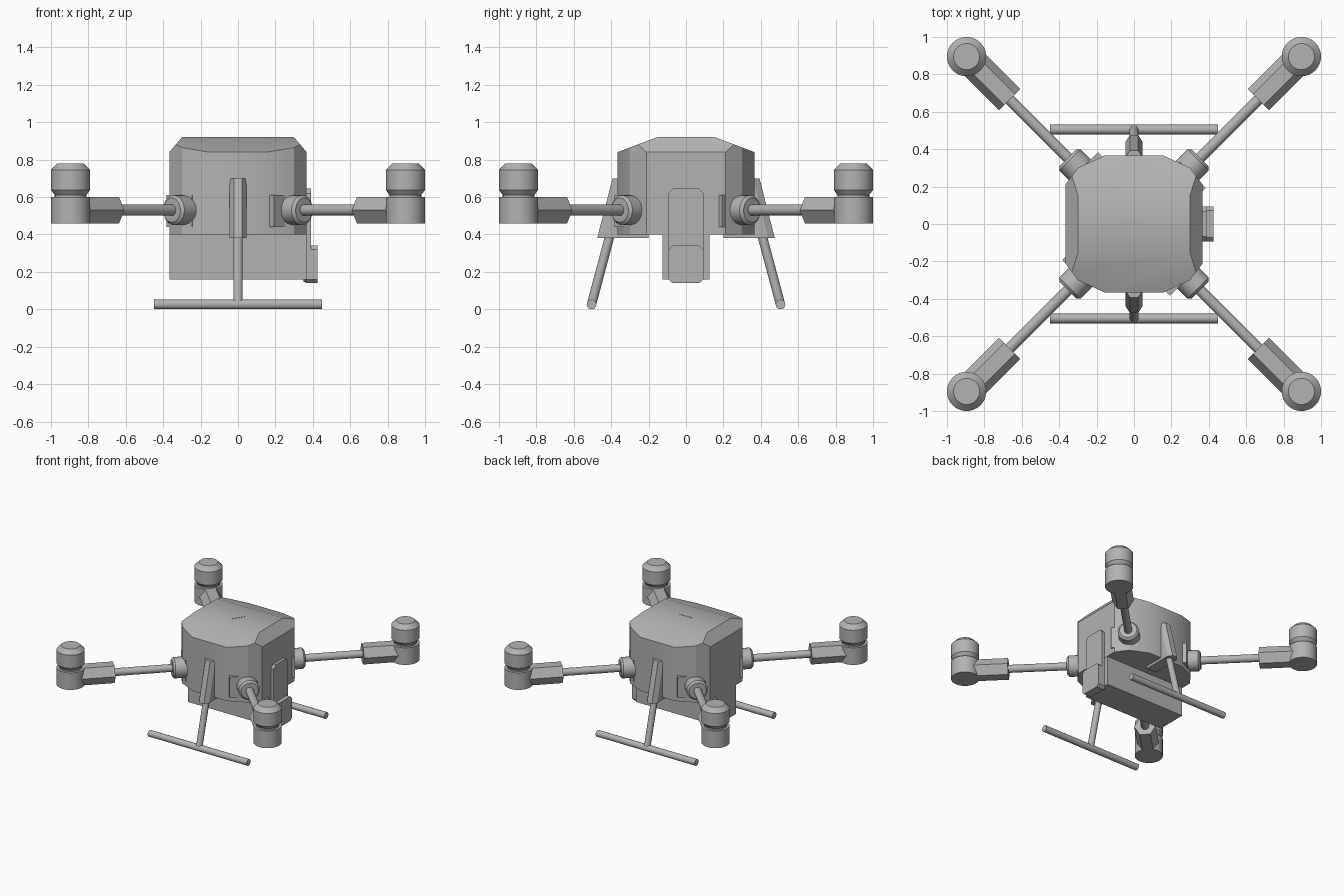
import bpy, bmesh, math
from mathutils import Vector

if "Cube" in bpy.data.objects:
    bpy.data.objects.remove(bpy.data.objects["Cube"], do_unlink=True)

grey = bpy.data.materials.new("light grey")
grey.use_nodes = True
grey.diffuse_color = (0.45, 0.45, 0.45, 1)
grey.node_tree.nodes["Principled BSDF"].inputs["Base Color"].default_value = (0.45, 0.45, 0.45, 1)


def finish(name, bm, smooth=True):
    bmesh.ops.recalc_face_normals(bm, faces=bm.faces)
    mesh = bpy.data.meshes.new(name)
    bm.to_mesh(mesh)
    bm.free()
    obj = bpy.data.objects.new(name, mesh)
    bpy.context.collection.objects.link(obj)
    mesh.materials.append(grey)
    if smooth:
        bpy.ops.object.select_all(action='DESELECT')
        obj.select_set(True)
        bpy.context.view_layer.objects.active = obj
        bpy.ops.object.shade_smooth_by_angle(angle=math.radians(28))
    return obj


def loft(rings):
    """Closed skin through rings of equal length, capped at both ends."""
    bm = bmesh.new()
    loops = [[bm.verts.new(p) for p in ring] for ring in rings]
    for a, b in zip(loops, loops[1:]):
        for i in range(len(a)):
            j = (i + 1) % len(a)
            bm.faces.new((a[i], a[j], b[j], b[i]))
    bm.faces.new(loops[0])
    bm.faces.new(loops[-1])
    return bm


def turned(name, start, direction, profile, sides=24, smooth=True):
    """Solid of revolution: profile holds (radius, distance along direction)."""
    start, d = Vector(start), Vector(direction).normalized()
    up = Vector((1, 0, 0)) if abs(d.z) > 0.9 else Vector((0, 0, 1))
    u = d.cross(up).normalized()
    v = d.cross(u)
    rings = []
    for r, t in profile:
        angles = [2 * math.pi * i / sides for i in range(sides)]
        rings.append([start + d * t + (u * math.cos(a) + v * math.sin(a)) * r for a in angles])
    return finish(name, loft(rings), smooth)


def rod(name, a, b, r, sides=14, smooth=True):
    a, b = Vector(a), Vector(b)
    return turned(name, a, b - a, [(r, 0), (r, (b - a).length)], sides, smooth)


def box(name, x, y, z):
    ring = [(x[0], y[0]), (x[1], y[0]), (x[1], y[1]), (x[0], y[1])]
    return finish(name, loft([[(*p, h) for p in ring] for h in z]), False)


# Main body: soft octagonal prism with the top trimmed by sloping planes
plan = []
for sx, sy in ((1, 1), (-1, 1), (-1, -1), (1, -1)):
    corner = [(0.367, 0.21), (0.30, 0.30), (0.155, 0.367)]
    plan += [(sx * x, sy * y) for x, y in (corner if sx * sy > 0 else corner[::-1])]
bm = loft([[(x, y, z) for x, y in plan] for z in (0.40, 0.92)])
for s in (1, -1):
    for co, no in (((0, s * 0.155, 0.92), (0, s * 0.08, 0.212)),
                   ((s * 0.30, 0, 0.92), (s * 0.08, 0, 0.067))):
        bmesh.ops.bisect_plane(bm, geom=bm.verts[:] + bm.edges[:] + bm.faces[:],
                               plane_co=co, plane_no=Vector(no).normalized(), clear_outer=True)
        bmesh.ops.holes_fill(bm, edges=[e for e in bm.edges if e.is_boundary])
finish("body", bm)

# Forward marker on the roof
marker = [(-0.065, 0.01), (0.055, 0.01), (-0.005, -0.08)]
finish("heading_marker", loft([[(x, y, z) for x, y in marker] for z in (0.917, 0.922)]), False)

# Battery case under the body
box("battery_case", (-0.365, 0.365), (-0.125, 0.125), (0.16, 0.41))


# Side pod: two chamfered plates
def chamfered_plate(name, x, half, z, c):
    lo, hi = z
    ring = [(-half, lo + c), (-half + c, lo), (half - c, lo), (half, lo + c),
            (half, hi - c), (half - c, hi), (c - half, hi), (-half, hi - c)]
    finish(name, loft([[(h, y, k) for y, k in ring] for h in x]), False)


chamfered_plate("pod_back_plate", (0.35, 0.39), 0.093, (0.145, 0.645), 0.025)
chamfered_plate("pod_cover", (0.36, 0.425), 0.093, (0.14, 0.34), 0.02)

# Four arms with mount, hub, tube, sleeve and motor
MID = 0.53
for k, label in enumerate(("back_left", "back_right", "front_right", "front_left")):
    a = math.radians(45 + 90 * k)
    out = Vector((math.cos(a), math.sin(a), 0))
    side = Vector((math.sin(a), -math.cos(a), 0))
    at = lambda d: out * d + Vector((0, 0, MID))
    ring = [(0.30, -0.06), (0.407, -0.06), (0.407, 0.135), (0.30, 0.135)]
    finish(label + "_arm_mount",
           loft([[out * p + side * q + Vector((0, 0, z)) for p, q in ring] for z in (0.44, 0.61)]), False)
    turned(label + "_arm_hub", at(0.36), out,
           [(0.08, 0), (0.08, 0.125), (0.065, 0.14)])
    rod(label + "_arm_tube", at(0.45), at(1.0), 0.03)
    rod(label + "_arm_sleeve", at(0.94), at(1.22), 0.081, 6, False)
    turned(label + "_motor", out * 0.895 * math.sqrt(2), (0, 0, 1),
           [(0.105, 0.46), (0.105, 0.60), (0.085, 0.60), (0.085, 0.612),
            (0.105, 0.638), (0.105, 0.745), (0.07, 0.78)], 32)

# Landing gear: bracket, strut and skid, front and back
for s, label in ((-1, "front"), (1, "back")):
    rings = []
    for z, y in ((0.38, 0.475), (0.70, 0.393)):
        ring = [(-0.045, 0.2), (-0.045, y - 0.035), (-0.022, y),
                (0.022, y), (0.045, y - 0.035), (0.045, 0.2)]
        rings.append([(x, s * d, z) for x, d in ring])
    finish(label + "_leg_bracket", loft(rings), False)
    rod(label + "_leg_strut", (0, s * 0.40, 0.42), (0, s * 0.505, 0.027), 0.025)
    rod(label + "_skid", (-0.45, s * 0.505, 0.026), (0.45, s * 0.505, 0.026), 0.026)
